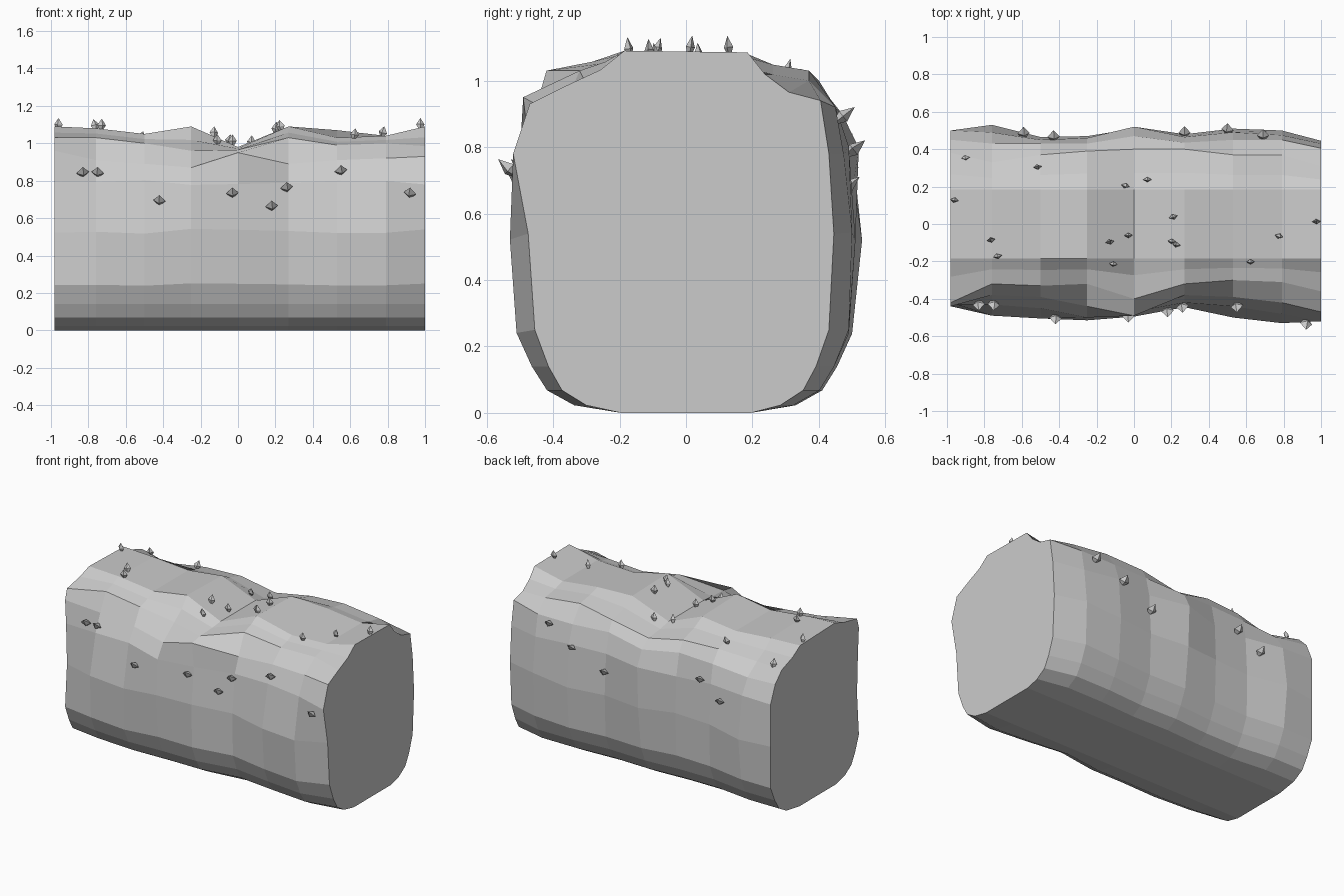
import bpy, bmesh, random
from mathutils import Vector
from mathutils.bvhtree import BVHTree

random.seed(4)

stone = bpy.data.materials.new("pale grey")
stone.diffuse_color = (0.6, 0.6, 0.6, 1)


def make_object(name, bm):
    bmesh.ops.recalc_face_normals(bm, faces=bm.faces[:])
    mesh = bpy.data.meshes.new(name)
    bm.to_mesh(mesh)
    mesh.materials.append(stone)
    obj = bpy.data.objects.new(name, mesh)
    bpy.context.collection.objects.link(obj)
    return obj


# Stations along the block
xs = (-0.98, -0.76, -0.50, -0.25, 0.0, 0.27, 0.53, 0.79, 1.0)
# Depth of each side at rising levels, then heights of upper side, shoulder and top
front = dict(
    low=(0.44, 0.48, 0.50, 0.49, 0.49, 0.44, 0.48, 0.51, 0.455),
    mid=(0.42, 0.49, 0.505, 0.515, 0.495, 0.445, 0.50, 0.53, 0.475),
    high=(0.43, 0.43, 0.45, 0.50, 0.47, 0.42, 0.44, 0.48, 0.52),
    upper=(0.44, 0.38, 0.39, 0.44, 0.49, 0.38, 0.39, 0.42, 0.47),
    shoulder=(0.42, 0.32, 0.33, 0.32, 0.40, 0.32, 0.30, 0.31, 0.36),
    z_upper=(0.96, 0.91, 0.89, 0.87, 0.95, 0.89, 0.91, 0.92, 0.93),
    z_shoulder=(1.03, 1.03, 1.0, 0.96, 0.965, 1.03, 0.99, 1.0, 0.985),
    z_top=(1.09, 1.08, 1.05, 1.09, 0.98, 1.09, 1.03, 1.04, 1.09))
back = dict(
    low=(0.50, 0.50, 0.46, 0.46, 0.48, 0.47, 0.49, 0.49, 0.43),
    mid=(0.50, 0.53, 0.465, 0.47, 0.51, 0.48, 0.51, 0.50, 0.445),
    high=(0.50, 0.49, 0.45, 0.46, 0.52, 0.465, 0.49, 0.475, 0.43),
    upper=(0.45, 0.43, 0.43, 0.43, 0.47, 0.435, 0.45, 0.45, 0.405),
    shoulder=(0.38, 0.33, 0.37, 0.39, 0.40, 0.40, 0.37, 0.37, 0.31),
    z_upper=(0.92, 0.90, 0.92, 0.93, 0.90, 0.93, 0.92, 0.92, 0.94),
    z_shoulder=(0.99, 0.97, 1.0, 1.0, 0.95, 1.0, 1.03, 1.0, 0.965),
    z_top=(1.08, 1.07, 1.05, 1.08, 0.98, 1.08, 1.07, 1.04, 1.085))


def half_section(s, i):
    low, sh, zs, zt = s["low"][i], s["shoulder"][i], s["z_shoulder"][i], s["z_top"][i]
    wob = random.uniform(-0.015, 0.015)
    return [(0.195, 0), (low * 0.66, 0.023), (low * 0.82, 0.068),
            (low * 0.91, 0.14), (low, 0.245 + wob / 2), (s["mid"][i], 0.53 + wob),
            (s["high"][i], 0.79 - wob), (s["upper"][i], s["z_upper"][i]),
            (sh, zs), (0.19 + 0.4 * (sh - 0.19), zs + 0.45 * (zt - zs)), (0.185, zt)]


# Rough block lofted through the stations
bm = bmesh.new()
rings = []
for i, x in enumerate(xs):
    points = [(-y, z) for y, z in half_section(front, i)]
    points += half_section(back, i)[::-1]
    rings.append([bm.verts.new((x, y, z)) for y, z in points])
n = len(rings[0])
for a, b in zip(rings, rings[1:]):
    for k in range(n):
        j = (k + 1) % n
        bm.faces.new((a[k], a[j], b[j], b[k]))
bm.faces.new(rings[0])
bm.faces.new(rings[-1])
make_object("rock_block", bm)
surface = BVHTree.FromBMesh(bm)
bm.free()


# Small pointed stone chips scattered on the surface
def add_chip(bm, origin, direction, tilt, width, length):
    hit, normal, _, _ = surface.ray_cast(Vector(origin), Vector(direction))
    if hit is None:
        return
    axis = (-Vector(direction) + Vector(tilt)).normalized()
    side = axis.cross(Vector((0, 1, 0)) if abs(axis.z) > 0.9 else Vector((0, 0, 1))).normalized()
    other = axis.cross(side)
    tip = bm.verts.new(hit + axis * length)
    base = bm.verts.new(hit - axis * length * 0.35)
    spin = random.uniform(-0.3, 0.3)
    belt = []
    for u, v in ((1, spin), (-spin, 0.6), (-1, -spin), (spin, -0.6)):
        belt.append(bm.verts.new(hit + axis * 0.02 + (side * u + other * v) * width))
    for k in range(4):
        bm.faces.new((belt[k], belt[(k + 1) % 4], tip))
        bm.faces.new((belt[(k + 1) % 4], belt[k], base))


front_spots = [(-0.83, 0.83), (-0.75, 0.83), (-0.42, 0.68), (-0.03, 0.72),
               (0.18, 0.65), (0.26, 0.75), (0.55, 0.84), (0.92, 0.72)]
back_spots = [(-0.59, 0.70), (-0.43, 0.80), (0.27, 0.67), (0.50, 0.78), (0.69, 0.88)]
top_spots = [(-0.76, -0.09), (-0.73, -0.17), (-0.13, -0.10), (-0.03, -0.06),
             (-0.11, -0.21), (-0.05, 0.21), (0.07, 0.24), (0.21, 0.04),
             (0.23, -0.11), (0.20, -0.09), (0.62, -0.20), (0.77, -0.06),
             (0.975, 0.01), (-0.96, 0.13), (-0.90, 0.36), (-0.52, 0.30)]

bm = bmesh.new()
for x, z in front_spots:
    add_chip(bm, (x, -2, z), (0, 1, 0), (0, 0, 0.9), 0.033, 0.065)
for x, z in back_spots:
    add_chip(bm, (x, 2, z), (0, -1, 0), (0, 0, 0.8), 0.033, 0.065)
for x, y in top_spots:
    lean = (random.uniform(-0.3, 0.3), random.uniform(-0.3, 0.3), 0)
    if abs(x) > 0.9:
        lean = (0, lean[1], 0)
    add_chip(bm, (x, y, 3), (0, 0, -1), lean, 0.023, 0.055)
make_object("stone_chips", bm)
bm.free()
